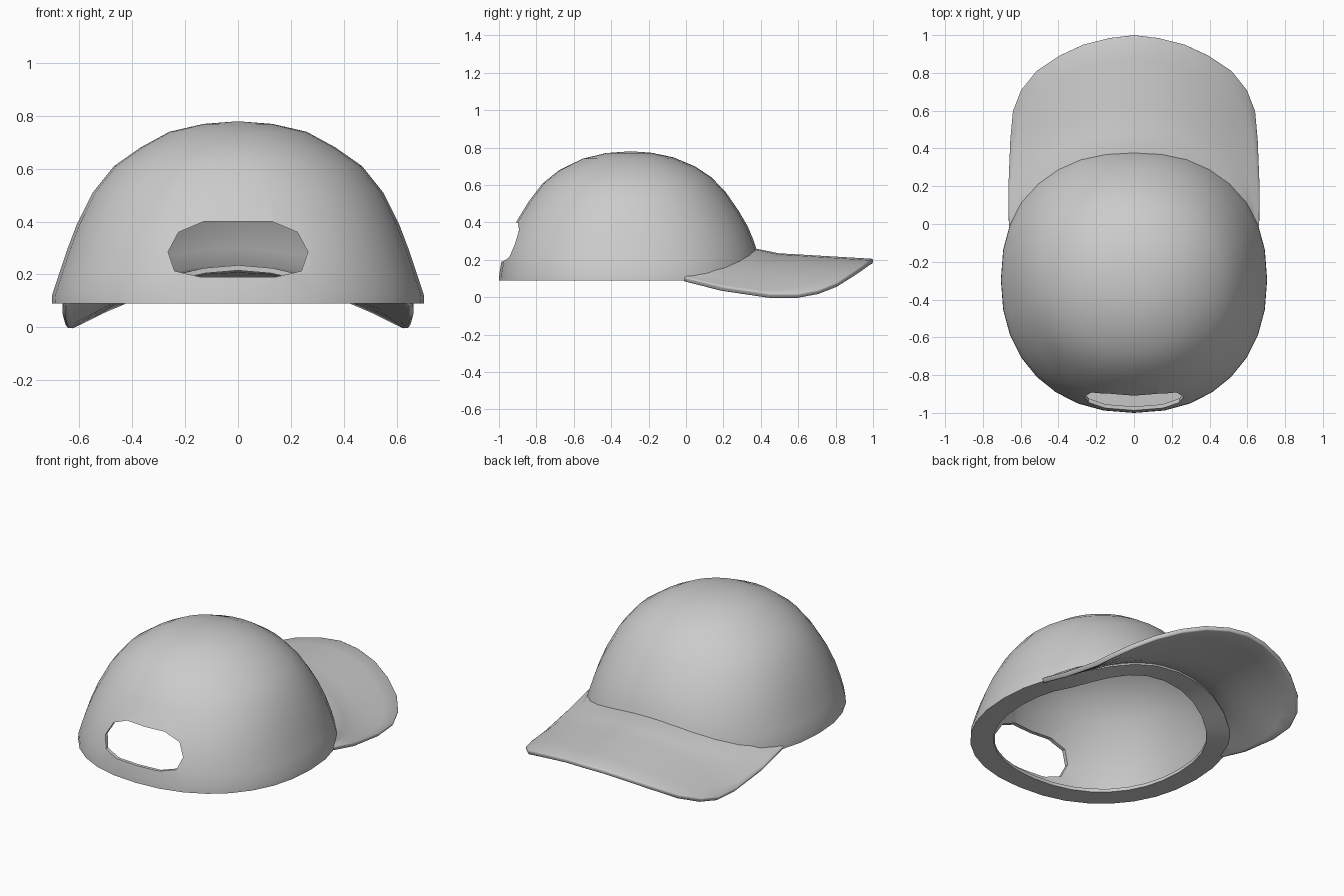
import bpy, bmesh
from math import sin, cos, pi, copysign

if "Cube" in bpy.data.objects:
    bpy.data.objects.remove(bpy.data.objects["Cube"])

CY, TOP, SEG = -0.295, 0.78, 32
# crown profile: height, half width, half depth
PROFILE = [(.09, .705, .705), (.125, .703, .703), (.20, .678, .69), (.29, .648, .662),
           (.39, .61, .62), (.51, .55, .547), (.61, .47, .47), (.68, .37, .382),
           (.74, .26, .258), (.77, .13, .135), (.78, 0, 0)]
# right half of the brim's outer edge
OUTLINE = [(.665, -.01), (.667, .2), (.657, .45), (.643, .6), (.60, .71), (.52, .81),
           (.40, .89), (.27, .95), (.13, .985), (0, 1.0)]


def brim_z(x, y):
    lift = .09 * (max(0, .44 - y) / .44) ** 1.3
    return .24 - .035 * max(0, y - .4) / .6 - .51 * x * x + lift


def radii(z):
    for (z0, a0, b0), (z1, a1, b1) in zip(PROFILE, PROFILE[1:]):
        if z <= z1:
            t = max(0, (z - z0) / (z1 - z0))
            return a0 + t * (a1 - a0), b0 + t * (b1 - b0)
    return 0, 0


def crown_point(ang, z, scale=1.0):
    rx, ry = radii(z)
    p = 2 / (2.0 + .2 * min(1, (TOP - z) / .5))
    c, s = cos(ang), sin(ang)
    return (scale * rx * copysign(abs(c) ** p, c),
            CY + scale * ry * copysign(abs(s) ** p, s), z)


def rim_z(ang):
    # the rim rises under the brim
    z = .09
    for _ in range(4):
        x, y, _z = crown_point(ang, z)
        z = max(.09, brim_z(x, y) - .03) if y > 0 else .09
    return z


def make_object(name, bm):
    me = bpy.data.meshes.new(name)
    bm.to_mesh(me)
    bm.free()
    ob = bpy.data.objects.new(name, me)
    bpy.context.collection.objects.link(ob)
    return ob


def finish(ob, angle=35):
    bpy.ops.object.select_all(action='DESELECT')
    bpy.context.view_layer.objects.active = ob
    ob.select_set(True)
    for m in list(ob.modifiers):
        bpy.ops.object.modifier_apply(modifier=m.name)
    bpy.ops.object.shade_smooth_by_angle(angle=angle * pi / 180)


def thicken(ob, t):
    m = ob.modifiers.new("thickness", 'SOLIDIFY')
    m.thickness, m.offset = t, -1


# crown: inner band edge, then rings up to the top
bm = bmesh.new()
angles = [2 * pi * j / SEG for j in range(SEG)]
rings = []
band = []
for a in angles:
    x, y, z = crown_point(a, rim_z(a), .82)
    band.append(bm.verts.new((x, y, z)))
rings.append(band)
for h, _, _ in PROFILE[:-1]:
    t = (h - .09) / (TOP - .09)
    rings.append([bm.verts.new(crown_point(a, rim_z(a) * (1 - t) + TOP * t)) for a in angles])
pole = bm.verts.new((0, CY, TOP))
for j in range(SEG):
    k = (j + 1) % SEG
    for lo, hi in zip(rings, rings[1:]):
        bm.faces.new((lo[j], lo[k], hi[k], hi[j]))
    bm.faces.new((rings[-1][j], rings[-1][k], pole))
crown = make_object("crown", bm)
thicken(crown, .02)

# cutter for the opening above the strap
half = [(.13, .40), (.225, .36), (.265, .285), (.24, .213), (.14, .19)]
loop = half + [(-x, z) for x, z in reversed(half)]
bm = bmesh.new()
face = bm.faces.new([bm.verts.new((x, -1.2, z)) for x, z in loop])
ext = bmesh.ops.extrude_face_region(bm, geom=[face])
bmesh.ops.translate(bm, vec=(0, .6, 0),
                    verts=[v for v in ext['geom'] if isinstance(v, bmesh.types.BMVert)])
bmesh.ops.recalc_face_normals(bm, faces=bm.faces)
cutter = make_object("opening_cutter", bm)
cutter.hide_render = True
m = crown.modifiers.new("opening", 'BOOLEAN')
m.operation, m.object, m.solver = 'DIFFERENCE', cutter, 'EXACT'
finish(crown)
bpy.data.objects.remove(cutter)

# brim: arched sheet from the crown's front rim to the outer edge
bm = bmesh.new()
outer = OUTLINE + [(-x, y) for x, y in reversed(OUTLINE[:-1])]
n, ROWS = len(outer), 5
start = .42
cols = []
for j, (ox, oy) in enumerate(outer):
    a = start + (pi - 2 * start) * j / (n - 1)
    ix, iy, _ = crown_point(a, rim_z(a) + .02, .98)
    col = []
    for i in range(ROWS + 1):
        t = i / ROWS
        x, y = ix + t * (ox - ix), iy + t * (oy - iy)
        fillet = .012 if i == 0 else 0
        col.append(bm.verts.new((x, y, brim_z(x, y) + fillet)))
    cols.append(col)
for c, d in zip(cols, cols[1:]):
    for i in range(ROWS):
        bm.faces.new((c[i], c[i + 1], d[i + 1], d[i]))
brim = make_object("brim", bm)
thicken(brim, .028)
m = brim.modifiers.new("soft_edge", 'BEVEL')
m.width, m.segments, m.limit_method, m.angle_limit = .01, 2, 'ANGLE', 1.0
finish(brim, 50)
